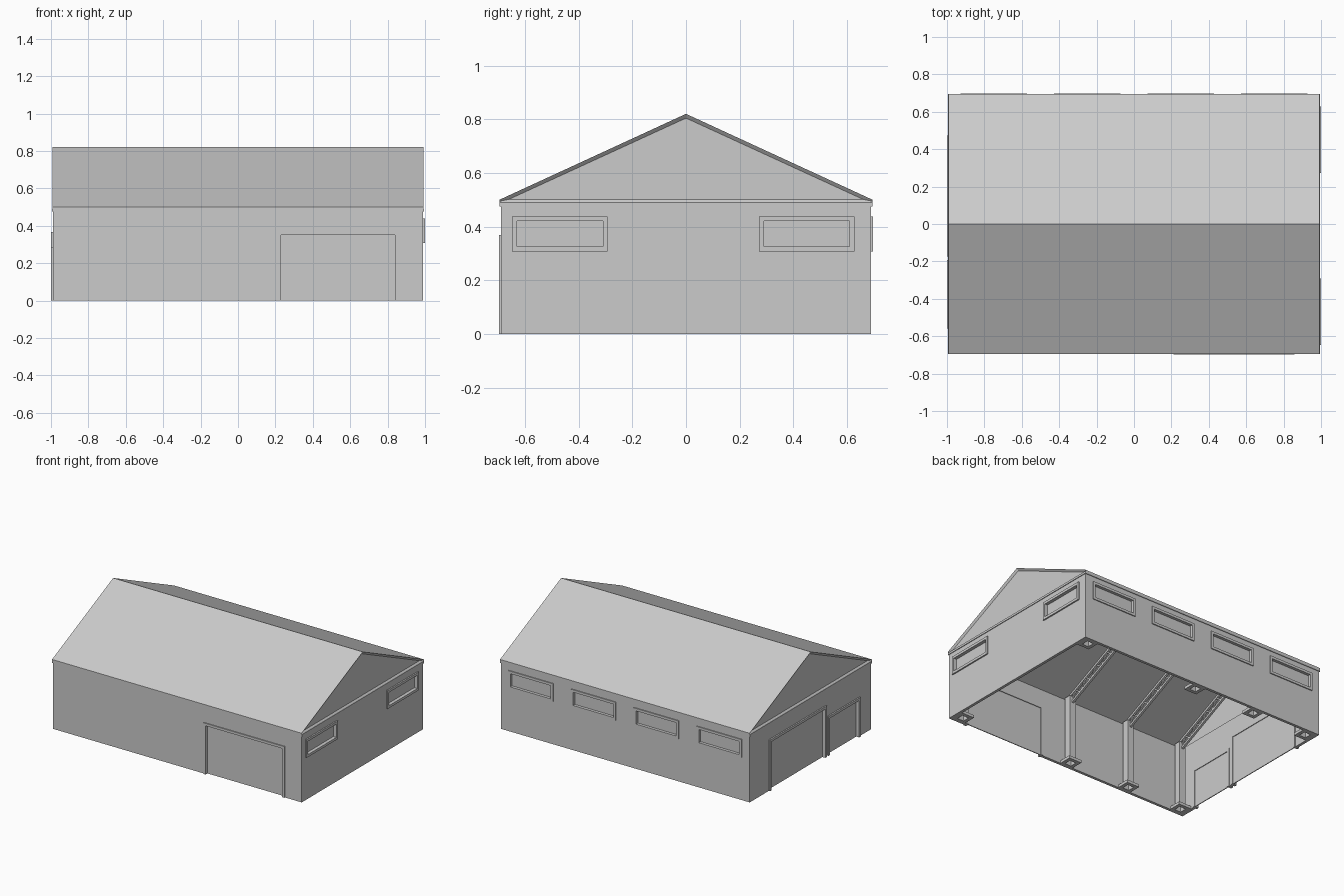
import bpy, bmesh, math
from mathutils import Vector, Matrix

if "Cube" in bpy.data.objects:
    bpy.data.objects.remove(bpy.data.objects["Cube"], do_unlink=True)

grey = bpy.data.materials.new("light_grey")
grey.use_nodes = True
tone = (0.6, 0.6, 0.6, 1)
grey.diffuse_color = tone
grey.node_tree.nodes["Principled BSDF"].inputs["Base Color"].default_value = tone

HX, HY, WALL_H, RIDGE, EAVE = 0.99, 0.69, 0.48, 0.82, 0.5
WALL_T = 0.02

# Each wall side: direction along the wall, outward direction, distance from centre
SIDES = {
    "front": (Vector((1, 0, 0)), Vector((0, -1, 0)), HY),
    "back": (Vector((1, 0, 0)), Vector((0, 1, 0)), HY),
    "left": (Vector((0, 1, 0)), Vector((1, 0, 0)), HX),
    "right": (Vector((0, 1, 0)), Vector((-1, 0, 0)), HX),
}


def finish(name, bm):
    bmesh.ops.recalc_face_normals(bm, faces=bm.faces)
    mesh = bpy.data.meshes.new(name)
    bm.to_mesh(mesh)
    bm.free()
    mesh.materials.append(grey)
    obj = bpy.data.objects.new(name, mesh)
    bpy.context.collection.objects.link(obj)
    return obj


def add_box(bm, a, b):
    a, b = Vector(a), Vector(b)
    size = [abs(q - p) for p, q in zip(a, b)]
    m = Matrix.Translation((a + b) / 2) @ Matrix.Diagonal((*size, 1))
    return bmesh.ops.create_cube(bm, size=1, matrix=m)["verts"]


def add_bar(bm, a, b, width):
    a, b = Vector(a), Vector(b)
    d = b - a
    m = (Matrix.Translation((a + b) / 2) @ d.to_track_quat("Z", "Y").to_matrix().to_4x4()
         @ Matrix.Diagonal((width, width, d.length, 1)))
    bmesh.ops.create_cube(bm, size=1, matrix=m)


def side_box(bm, side, u, n, z):
    """Box on a wall: u along it, n outward from its face, z upward."""
    along, out, dist = SIDES[side]
    up = Vector((0, 0, 1))
    corner = [along * u[i] + out * (dist + n[i]) + up * z[i] for i in (0, 1)]
    add_box(bm, *corner)


cutters = bmesh.new()


def opening(name, side, u0, u1, z0, z1, proud, border=0.018):
    """Cut an opening, and fill it with a proud frame and a recessed panel."""
    door = z0 == 0
    side_box(cutters, side, (u0, u1), (-0.05, 0.05), (z0 - 0.05 * door, z1))
    frame = bmesh.new()
    n = (-WALL_T - 0.005, proud)
    top = z1 + border
    low = z0 if door else z0 - border
    side_box(frame, side, (u0 - border, u0), n, (low, top))
    side_box(frame, side, (u1, u1 + border), n, (low, top))
    side_box(frame, side, (u0, u1), n, (z1, top))
    if not door:
        side_box(frame, side, (u0, u1), n, (low, z0))
    finish(name + "_frame", frame)
    panel = bmesh.new()
    side_box(panel, side, (u0, u1), (-WALL_T, -WALL_T + 0.006), (z0, z1))
    finish(name + "_panel", panel)


# Windows and doors
for i in range(4):
    c = 0.75 - 0.5 * i
    opening(f"back_window_{i + 1}", "back", c - 0.16, c + 0.16, 0.325, 0.42, 0.007)
opening("left_window_front", "left", -0.63, -0.31, 0.325, 0.42, 0.01)
opening("left_window_back", "left", 0.29, 0.61, 0.325, 0.42, 0.01)
opening("front_door", "front", 0.23, 0.84, 0, 0.35, 0.007)
opening("right_door_large", "right", -0.155, 0.455, 0, 0.35, 0.01)
opening("right_door_small", "right", -0.54, -0.21, 0, 0.265, 0.01)

# Walls: open ring with the openings cut out
cutter = finish("opening_cutter", cutters)
cutter.hide_render = True
cutter.hide_viewport = True


def ring(name, hx, hy, z0, z1, thick):
    bm = bmesh.new()
    loops = []
    for z in (z0, z1):
        for inset in (0, thick):
            x, y = hx - inset, hy - inset
            loops.append([bm.verts.new((sx * x, sy * y, z))
                          for sx, sy in ((-1, -1), (1, -1), (1, 1), (-1, 1))])
    for a, b in ((0, 1), (1, 3), (3, 2), (2, 0)):
        for i in range(4):
            j = (i + 1) % 4
            bm.faces.new((loops[a][i], loops[a][j], loops[b][j], loops[b][i]))
    return finish(name, bm)


walls = ring("walls", HX, HY, 0, WALL_H, WALL_T)
cut = walls.modifiers.new("openings", "BOOLEAN")
cut.operation = "DIFFERENCE"
cut.solver = "EXACT"
cut.object = cutter
ring("eaves_trim", HX + 0.005, HY + 0.005, 0.475, 0.49, 0.025)

# Roof: two thin slopes closed by slightly recessed gables
bm = bmesh.new()
ends = []
for x in (-HX - 0.003, HX + 0.003):
    ends.append([bm.verts.new((x, y, z)) for y, z in
                 ((-0.695, 0.49), (-0.695, EAVE), (0, RIDGE), (0.695, EAVE), (0.695, 0.49))])
caps = [bm.faces.new(e) for e in ends]
for i in range(4):
    bm.faces.new((ends[0][i], ends[0][i + 1], ends[1][i + 1], ends[1][i]))
bmesh.ops.recalc_face_normals(bm, faces=bm.faces)
bmesh.ops.inset_individual(bm, faces=caps, thickness=0.016, depth=-0.012)
mesh_faces = [f for f in bm.faces]
finish("roof", bm)

# Inner lining of the two slopes
bm = bmesh.new()
lining = [[bm.verts.new((x, y, z)) for y, z in ((-0.69, 0.485), (0, 0.803), (0.69, 0.485))]
          for x in (-0.97, 0.97)]
for i in (0, 1):
    bm.faces.new((lining[0][i], lining[0][i + 1], lining[1][i + 1], lining[1][i]))
finish("roof_lining", bm)

# Steel frames: hollow columns on base plates, carrying lattice rafters
COL_Y, HALF = 0.63, 0.025
slope = (RIDGE - EAVE) / 0.695
for k, x in enumerate((0.92, 0.01, -0.48, -0.92), 1):
    for tag, s in (("front", -1), ("back", 1)):
        bm = bmesh.new()
        y = s * COL_Y
        verts = add_box(bm, (x - HALF, y - HALF, 0), (x + HALF, y + HALF, 0.49))
        base = [f for f in bm.faces if f.calc_center_median().z < 0.001]
        bmesh.ops.delete(bm, geom=base, context="FACES")
        w = 0.05
        for d in (-1, 1):
            add_box(bm, (x + d * HALF, y - w, 0), (x + d * w, y + w, 0.02))
            add_box(bm, (x - HALF, y + d * HALF, 0), (x + HALF, y + d * w, 0.02))
        finish(f"{tag}_column_{k}", bm)

        bm = bmesh.new()

        def chord(t, drop):
            yy = COL_Y * (1 - t)
            return (x, s * yy, RIDGE - yy * slope - drop)

        add_bar(bm, chord(0, 0.03), chord(1, 0.03), 0.016)
        add_bar(bm, chord(0, 0.09), chord(1, 0.09), 0.016)
        steps = 12
        for i in range(steps):
            drops = (0.03, 0.09) if i % 2 else (0.09, 0.03)
            add_bar(bm, chord(i / steps, drops[0]), chord((i + 1) / steps, drops[1]), 0.01)
        finish(f"{tag}_rafter_{k}", bm)
